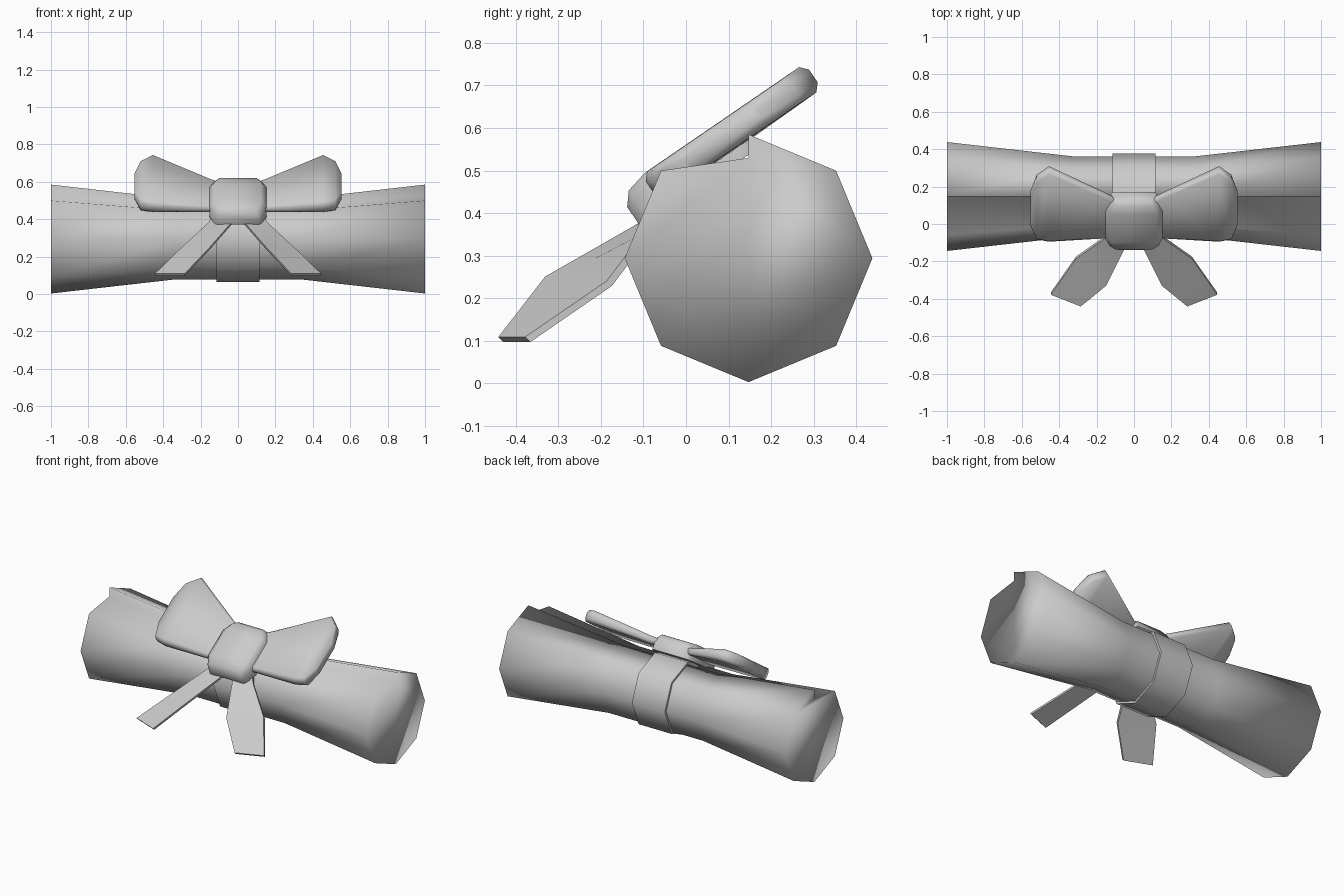
import bpy, bmesh, math
from mathutils import Vector

if "Cube" in bpy.data.objects:
    bpy.data.objects.remove(bpy.data.objects["Cube"])

CY, CZ = 0.147, 0.294          # scroll axis
TILT = math.radians(34.4)      # bow lean


def loft(name, rings, angle=None, mirror=False):
    """Skin a list of equal-length point rings, capped at both ends."""
    bm = bmesh.new()
    rows = [[bm.verts.new(p) for p in r] for r in rings]
    n = len(rows[0])
    for a, b in zip(rows, rows[1:]):
        for i in range(n):
            j = (i + 1) % n
            bm.faces.new((a[i], a[j], b[j], b[i]))
    bm.faces.new(rows[0][::-1])
    bm.faces.new(rows[-1])
    bmesh.ops.recalc_face_normals(bm, faces=bm.faces)
    me = bpy.data.meshes.new(name)
    bm.to_mesh(me)
    bm.free()
    ob = bpy.data.objects.new(name, me)
    bpy.context.collection.objects.link(ob)
    if mirror:
        ob.modifiers.new("mirror", 'MIRROR')
    bpy.ops.object.select_all(action='DESELECT')
    ob.select_set(True)
    bpy.context.view_layer.objects.active = ob
    if angle is None:
        bpy.ops.object.shade_smooth()
    else:
        bpy.ops.object.shade_smooth_by_angle(angle=math.radians(angle))
    return ob


def octagon(x, r, step=False):
    """Eight-sided section with an optional paper-edge step at the top."""
    pts = [(x, CY + r * math.sin(i * math.pi / 4), CZ + r * math.cos(i * math.pi / 4))
           for i in range(8)]
    if step:
        pts.append((x, CY, CZ + 0.81 * r))
    return pts


def bow(u, v, n):
    """Point in the leaning plane of the bow."""
    c, s = math.cos(TILT), math.sin(TILT)
    return Vector((u, c * v - s * n, s * v + c * n))


# rolled paper, pinched in the middle
loft("rolled_paper", [octagon(x, r, True) for x, r in
                      ((-1, .291), (-.33, .215), (.33, .215), (1, .291))])

# ribbon band around the roll
loft("ribbon_band", [octagon(x, .229) for x in (-.115, .115)], 50)

# bow loops: chamfered sections swelling outwards
loops = []
for u, v0, v1, nc, t in ((.04, .24, .41, .41, .018), (.15, .195, .475, .41, .022),
                         (.455, .19, .655, .427, .036), (.52, .205, .60, .427, .035),
                         (.553, .29, .50, .427, .024)):
    c = .016
    loops.append([bow(u, v, nc + n) for v, n in (
        (v0, -t * .5), (v0 + c, -t), (v1 - c, -t), (v1, -t * .5),
        (v1, t * .5), (v1 - c, t), (v0 + c, t), (v0, t * .5))])
loft("bow_loops", loops, 60, True)

# central knot
knot = []
for v, w, lo, hi in ((.12, .115, .37, .42), (.145, .13, .36, .45), (.20, .152, .36, .463),
                     (.38, .152, .36, .463), (.43, .13, .36, .458), (.455, .115, .36, .435)):
    knot.append([bow(u, v, n) for u, n in (
        (-w, lo), (w, lo), (w, hi - .03), (w - .03, hi), (-w + .03, hi), (-w, hi - .03))])
loft("bow_knot", knot, 60)

# hanging ribbon tails: inner and outer edge points, given a thickness
tails = []
for inner, outer in (((.01, -.04, .41), (.12, -.02, .43)),
                     ((.045, -.115, .365), (.16, -.075, .375)),
                     ((.15, -.325, .245), (.31, -.18, .235)),
                     ((.285, -.435, .103), (.445, -.372, .103))):
    a, b = Vector(inner), Vector(outer)
    d = Vector((.0, .006, -.006))
    tails.append([a - d, b - d, b + d, a + d])
loft("ribbon_tails", tails, 40, True)
